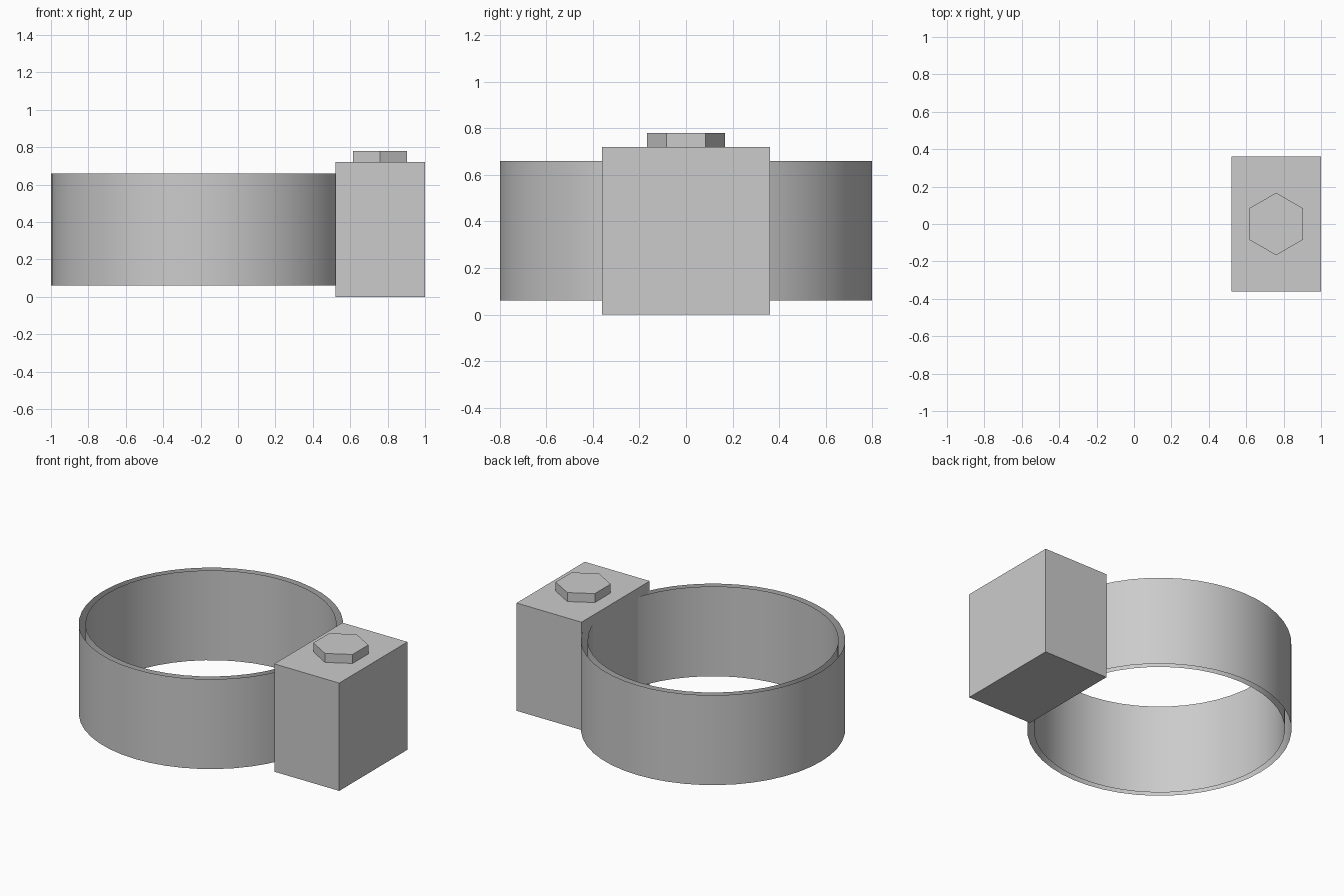
import bpy
import math

cube = bpy.data.objects.get("Cube")
if cube:
    bpy.data.objects.remove(cube, do_unlink=True)

# Single plain grey for every part
GREY = (0.6, 0.6, 0.6, 1.0)
grey = bpy.data.materials.new("plain_grey")
grey.use_nodes = True
grey.diffuse_color = GREY
grey.node_tree.nodes["Principled BSDF"].inputs["Base Color"].default_value = GREY


def finish(name, smooth=False):
    obj = bpy.context.object
    obj.name = name
    obj.data.materials.append(grey)
    if smooth:
        bpy.ops.object.shade_smooth_by_angle(angle=math.radians(30))
    return obj


def cylinder(name, sides, radius, x, bottom, top, cap, smooth=False, turn=0.0):
    bpy.ops.mesh.primitive_cylinder_add(
        vertices=sides, radius=radius, depth=top - bottom, end_fill_type=cap,
        location=(x, 0, (bottom + top) / 2), rotation=(0, 0, turn))
    return finish(name, smooth)


# Band: two concentric walls, open at the rims
cylinder("band_outer_wall", 48, 0.8, -0.2, 0.06, 0.66, 'NOTHING', True)
inner = cylinder("band_inner_wall", 48, 0.76, -0.2, 0.06, 0.66, 'NOTHING', True)
inner.data.flip_normals()

# Clamp block on the side of the band
bpy.ops.mesh.primitive_cube_add(size=1, location=(0.76, 0, 0.36))
block = bpy.context.object
block.scale = (0.48, 0.72, 0.72)
bpy.ops.object.transform_apply(location=False, rotation=False, scale=True)
finish("clamp_block")

# Hexagonal bolt head, points facing front and back
cylinder("bolt_head", 6, 0.167, 0.76, 0.72, 0.78, 'NGON')
